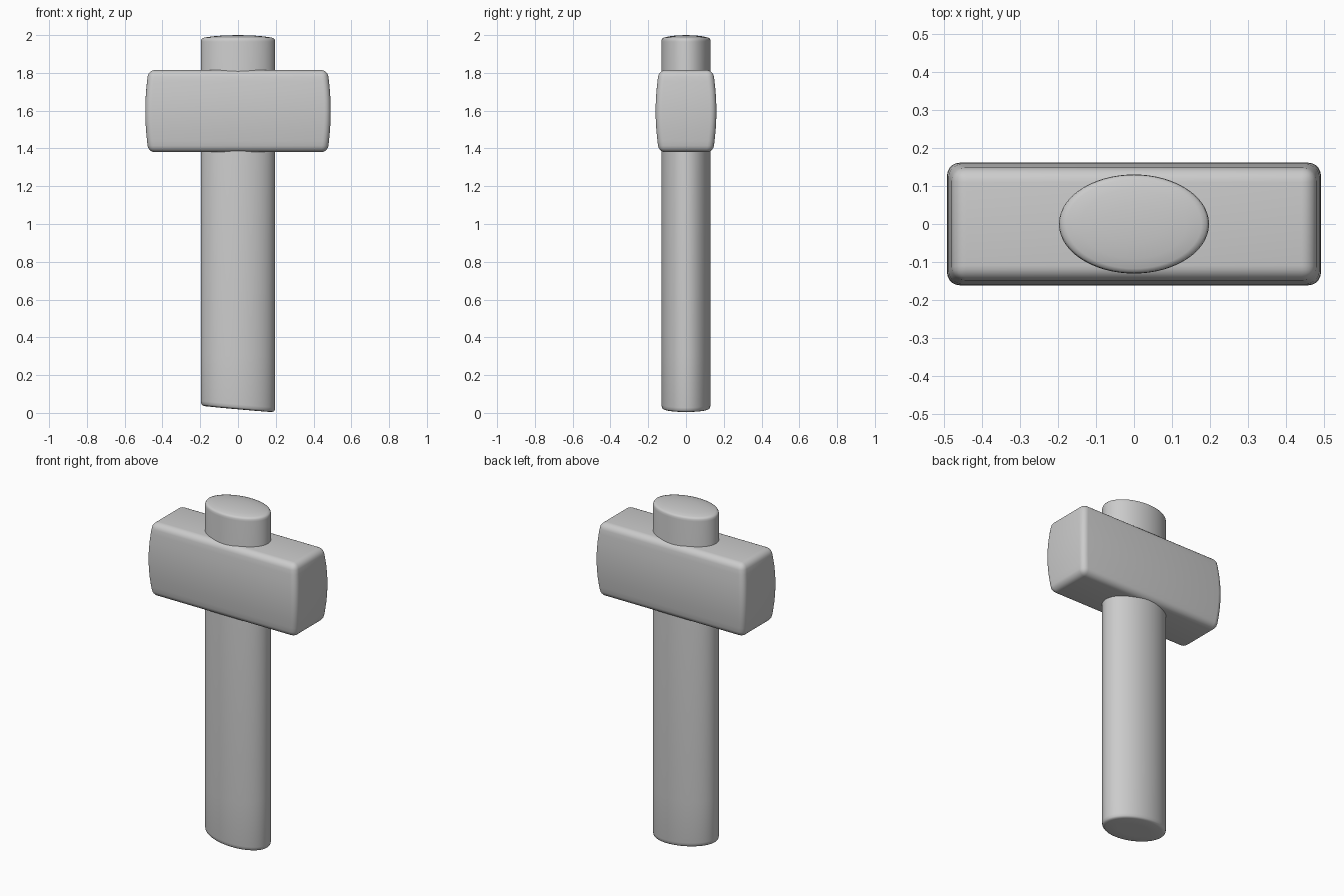
import bpy, bmesh, math

if "Cube" in bpy.data.objects:
    bpy.data.objects.remove(bpy.data.objects["Cube"])


def finish(bm, name, angle):
    bmesh.ops.recalc_face_normals(bm, faces=bm.faces)
    mesh = bpy.data.meshes.new(name)
    bm.to_mesh(mesh)
    bm.free()
    obj = bpy.data.objects.new(name, mesh)
    bpy.context.collection.objects.link(obj)
    bpy.ops.object.select_all(action='DESELECT')
    obj.select_set(True)
    bpy.context.view_layer.objects.active = obj
    bpy.ops.object.shade_smooth_by_angle(angle=math.radians(angle))
    return obj


# Handle: oval rings, slanted at the butt and domed at the top
SEG, RX, RY = 64, 0.197, 0.13
# (scale, height, amount of slant)
rings = [(0.5, 0.019, 1), (0.88, 0.020, 1), (0.95, 0.023, 1), (0.985, 0.030, 1),
         (1, 0.045, 1), (1, 0.30, 0), (1, 1.965, 0), (0.99, 1.976, 0),
         (0.965, 1.983, 0), (0.9, 1.987, 0), (0.7, 1.993, 0), (0.4, 1.998, 0)]
bm = bmesh.new()
loops = []
for s, z, slant in rings:
    loop = []
    for i in range(SEG):
        a = 2 * math.pi * i / SEG
        x, y = RX * s * math.cos(a), RY * s * math.sin(a)
        loop.append(bm.verts.new((x, y, z - 0.088 * x * slant)))
    loops.append(loop)
for low, high in zip(loops, loops[1:]):
    for i in range(SEG):
        j = (i + 1) % SEG
        bm.faces.new((low[i], low[j], high[j], high[i]))
for loop, z in ((loops[0], 0.019), (loops[-1], 2.0)):
    tip = bm.verts.new((0, 0, z))
    for i in range(SEG):
        bm.faces.new((loop[i], loop[(i + 1) % SEG], tip))
finish(bm, "handle", 50)

# Head: block with sides and ends bulging at mid height, edges rounded
HALF, MID = 0.2175, 1.5975
bm = bmesh.new()
bmesh.ops.create_cube(bm, size=2)
uprights = [e for e in bm.edges if abs(e.verts[0].co.z - e.verts[1].co.z) > 1]
bmesh.ops.subdivide_edges(bm, edges=uprights, cuts=7, use_grid_fill=True)
for v in bm.verts:
    bulge = 1 - v.co.z ** 2
    v.co.x *= 0.474 + 0.017 * bulge
    v.co.y *= 0.143 + 0.018 * bulge
    v.co.z = MID + HALF * v.co.z
corners = [e for e in bm.edges if e.calc_face_angle(0) > math.radians(40)]
bmesh.ops.bevel(bm, geom=corners, offset=0.034, segments=5, profile=0.5,
                affect='EDGES', clamp_overlap=True)
finish(bm, "hammer_head", 60)
